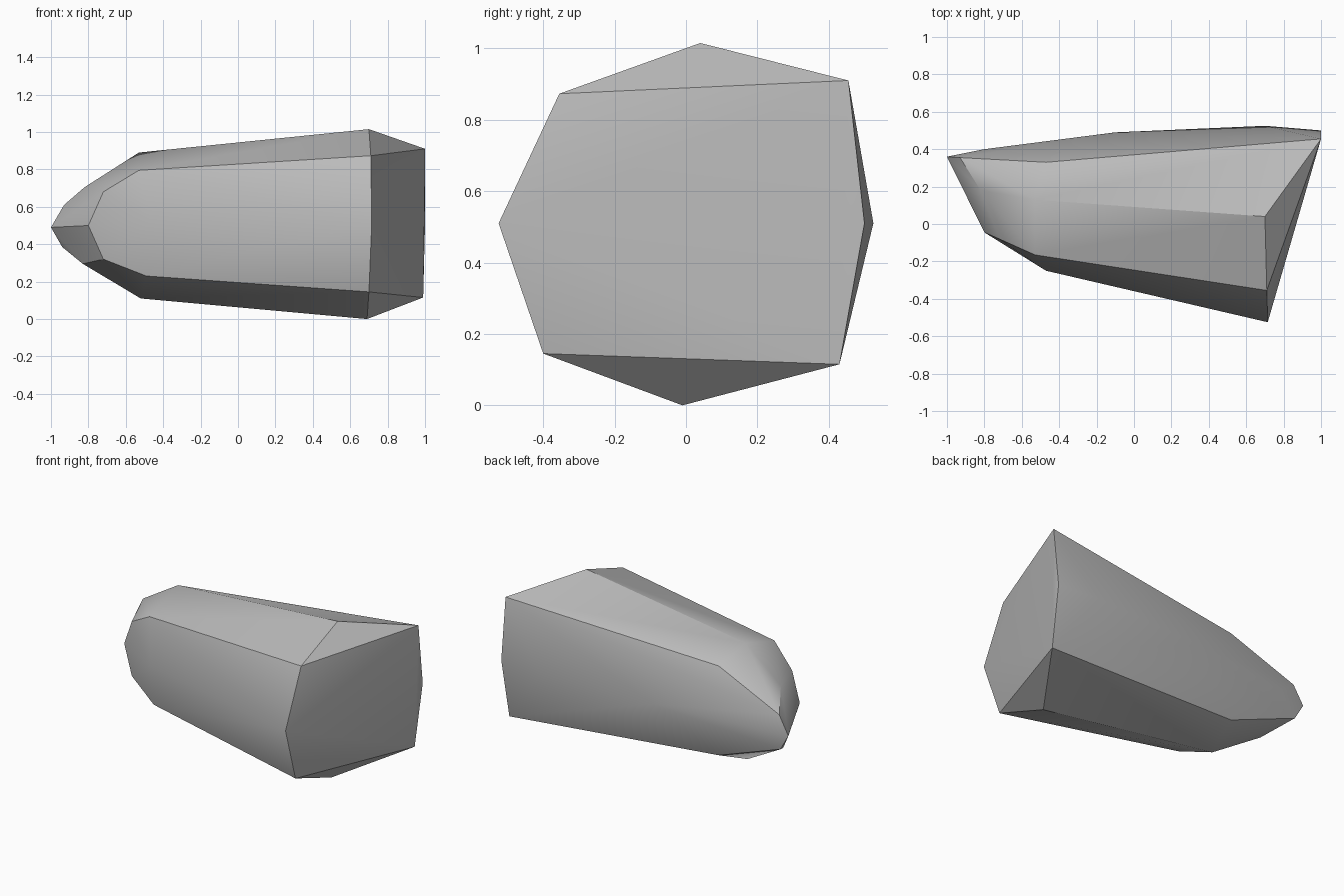
import bpy
import bmesh
import math

default_cube = bpy.data.objects.get("Cube")
if default_cube:
    bpy.data.objects.remove(default_cube, do_unlink=True)


def make_material(name, color):
    material = bpy.data.materials.new(name)
    material.use_nodes = True
    material.diffuse_color = color
    material.node_tree.nodes["Principled BSDF"].inputs["Base Color"].default_value = color
    return material


def hull_object(name, ridges, material):
    """Wrap a convex skin around the lengthwise ridges of a faceted body."""
    bm = bmesh.new()
    for ridge in ridges.values():
        for point in ridge:
            bm.verts.new(point)
    result = bmesh.ops.convex_hull(bm, input=bm.verts[:])
    loose = set(result["geom_interior"]) | set(result["geom_unused"])
    loose = [v for v in loose if isinstance(v, bmesh.types.BMVert) and v.is_valid]
    bmesh.ops.delete(bm, geom=loose, context="VERTS")
    bmesh.ops.recalc_face_normals(bm, faces=bm.faces[:])
    mesh = bpy.data.meshes.new(name)
    bm.to_mesh(mesh)
    bm.free()
    mesh.materials.append(material)
    obj = bpy.data.objects.new(name, mesh)
    bpy.context.collection.objects.link(obj)
    return obj


# Ridges run from the broad slanted end to the narrow nose
ridges = {
    "top": [(0.7, 0.04, 1.015), (-0.53, 0.13, 0.89), (-0.82, 0.18, 0.705)],
    "front_upper": [(0.71, -0.355, 0.873), (-0.53, -0.165, 0.795), (-0.72, -0.08, 0.68)],
    "front_middle": [(0.715, -0.525, 0.51), (-0.47, -0.25, 0.52), (-0.8, -0.045, 0.5)],
    "front_lower": [(0.7, -0.4, 0.145), (-0.49, -0.18, 0.23), (-0.72, -0.08, 0.32)],
    "bottom": [(0.69, -0.01, 0), (-0.52, 0.1, 0.11), (-0.83, 0.17, 0.295)],
    "back_lower": [(0.99, 0.43, 0.115), (-0.47, 0.33, 0.21), (-0.94, 0.355, 0.385)],
    "back_middle": [(1, 0.5, 0.51), (0.7, 0.525, 0.51), (-0.1, 0.49, 0.51),
                    (-0.8, 0.4, 0.5), (-1, 0.36, 0.49)],
    "back_upper": [(1, 0.455, 0.91), (-0.47, 0.33, 0.8), (-0.93, 0.355, 0.61)],
}

stone_grey = make_material("stone_grey", (0.5, 0.5, 0.5, 1))
body = hull_object("faceted_stone", ridges, stone_grey)

# Soft rounding on the shallow facets, crisp lines on the main edges
bpy.ops.object.select_all(action="DESELECT")
body.select_set(True)
bpy.context.view_layer.objects.active = body
bpy.ops.object.shade_smooth_by_angle(angle=math.radians(30))
